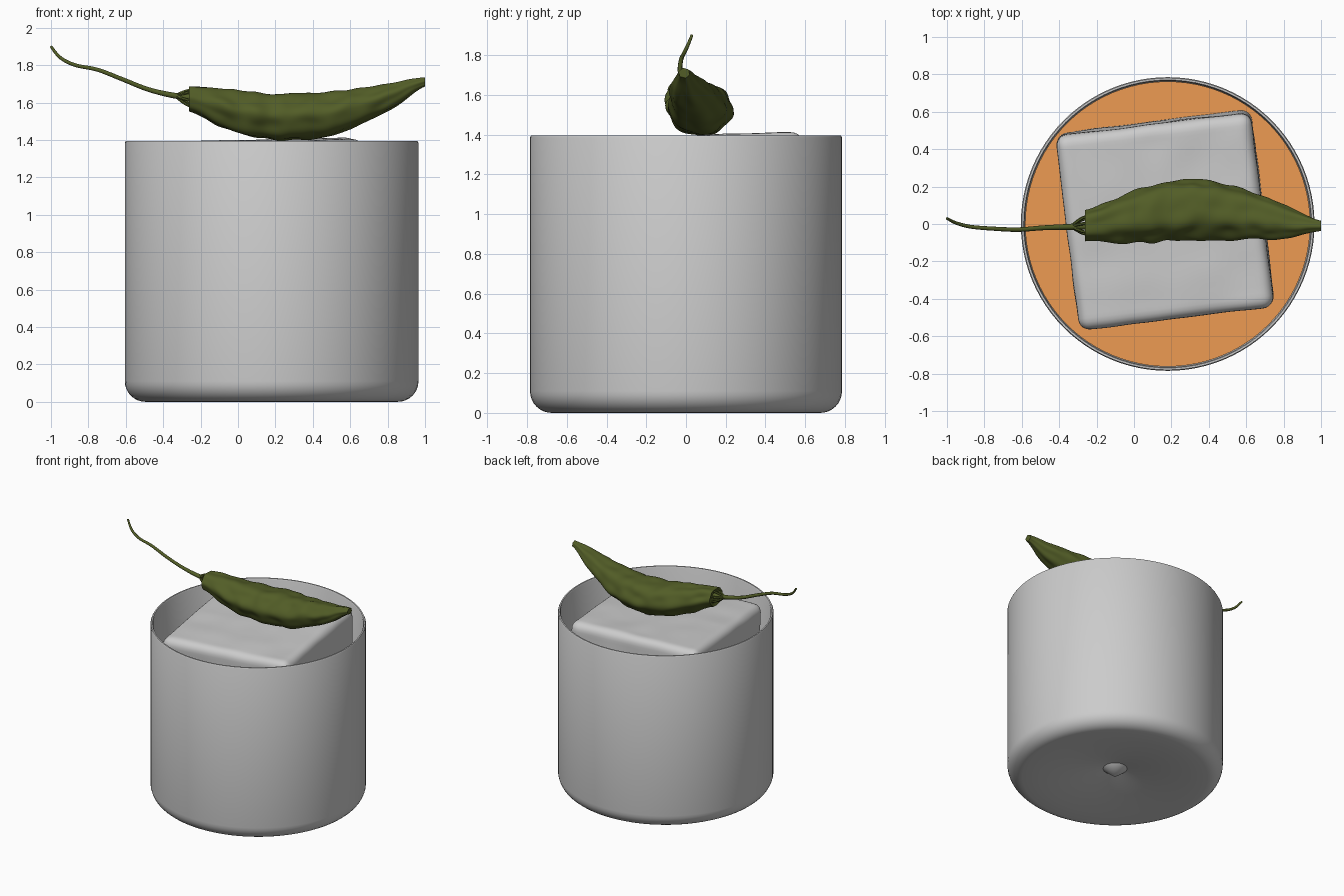
import bpy, bmesh, math
from mathutils import Vector, Matrix, noise

if "Cube" in bpy.data.objects:
    bpy.data.objects.remove(bpy.data.objects["Cube"])

CX = 0.18  # glass axis


def material(name, rgb):
    m = bpy.data.materials.new(name)
    m.diffuse_color = (*rgb, 1)
    m.use_nodes = True
    m.node_tree.nodes["Principled BSDF"].inputs["Base Color"].default_value = m.diffuse_color
    return m


def finish(bm, name, mat=None, angle=40):
    bmesh.ops.recalc_face_normals(bm, faces=bm.faces)
    me = bpy.data.meshes.new(name)
    bm.to_mesh(me)
    bm.free()
    ob = bpy.data.objects.new(name, me)
    bpy.context.collection.objects.link(ob)
    if mat:
        me.materials.append(mat)
    bpy.ops.object.select_all(action='DESELECT')
    bpy.context.view_layer.objects.active = ob
    ob.select_set(True)
    bpy.ops.object.shade_smooth_by_angle(angle=math.radians(angle))
    return ob


def lathe(name, profile, mat=None, steps=96):
    bm = bmesh.new()
    vs = [bm.verts.new((CX + r, 0, z)) for r, z in profile]
    es = [bm.edges.new(p) for p in zip(vs, vs[1:])]
    bmesh.ops.spin(bm, geom=vs + es, cent=(CX, 0, 0), axis=(0, 0, 1),
                   angle=2 * math.pi, steps=steps)
    bmesh.ops.remove_doubles(bm, verts=bm.verts, dist=1e-4)
    return finish(bm, name, mat)


def corner(r, z, rad, n=8):
    # quarter round from the base out to the wall
    return [(r - rad + rad * math.sin(a), z + rad - rad * math.cos(a))
            for a in (i * math.pi / 2 / n for i in range(n + 1))]


def spline(pts, t):
    # Catmull-Rom through equal steps, t in 0..1
    f = t * (len(pts) - 1)
    i = min(int(f), len(pts) - 2)
    u = f - i
    a, b, c, d = (pts[min(max(i + k, 0), len(pts) - 1)] for k in (-1, 0, 1, 2))
    return [0.5 * (2 * q + (r - p) * u + (2 * p - 5 * q + 4 * r - s) * u * u
                   + (3 * q - p - 3 * r + s) * u ** 3) for p, q, r, s in zip(a, b, c, d)]


def tube(name, path, radii, mat, n=40, sides=10):
    bm = bmesh.new()
    rings = []
    for k in range(n + 1):
        t = k / n
        p = Vector(spline(path, t))
        d = Vector(spline(path, min(t + .01, 1))) - Vector(spline(path, max(t - .01, 0)))
        q = d.to_track_quat('Z', 'Y')
        r = spline(radii, t)[0]
        rings.append([bm.verts.new(p + q @ Vector((r * math.cos(a), r * math.sin(a), 0)))
                      for a in (2 * math.pi * j / sides for j in range(sides))])
    for A, B in zip(rings, rings[1:]):
        for j in range(sides):
            k = (j + 1) % sides
            bm.faces.new((A[j], A[k], B[k], B[j]))
    bm.faces.new(rings[0])
    bm.faces.new(rings[-1])
    return finish(bm, name, mat)


green = material("pepper_green", (0.085, 0.11, 0.02))
orange = material("drink_orange", (0.85, 0.33, 0.085))

# Thin-walled tumbler with a small pip in the hollow base
outer = [(0, 0.0), (0.087, 0.07), (0.3, 0.025), (0.55, 0.003)] + corner(0.785, 0, 0.11)
rim = [(0.785, 1.385), (0.78, 1.395), (0.77, 1.395), (0.765, 1.385)]
inner = corner(0.765, 0.09, 0.1)[::-1] + [(0, 0.09)]
lathe("glass", outer + rim + inner)

# Drink
lathe("drink", [(0, 0.1)] + corner(0.762, 0.1, 0.1) + [(0.762, 0.95), (0, 0.95)], orange)

# Rounded, slightly lumpy ice block, tilted
bm = bmesh.new()
bmesh.ops.create_cube(bm, size=1.05)
bmesh.ops.subdivide_edges(bm, edges=bm.edges, cuts=48, use_grid_fill=True)
rad, half = 0.06, 0.525
for v in bm.verts:
    core = Vector([max(-half + rad, min(half - rad, c)) for c in v.co])
    d = (v.co - core).normalized()
    v.co = core + d * (rad + 0.007 * noise.noise(v.co * 5))
tilt = Vector((-0.012, -0.035, 1)).to_track_quat('Z', 'Y').to_matrix()
up = Vector((-0.012, -0.035, 1)).normalized()
rot = Vector((0, 0, 1)).rotation_difference(up).to_matrix() @ Matrix.Rotation(math.radians(7), 3, 'Z')
for v in bm.verts:
    v.co = rot @ v.co + Vector((0.17, 0.03, 1.388 - half))
finish(bm, "ice_cube", None, 60)

# Pepper body: sections of y low/high and z low/high at equal steps in x
X0, X1 = -0.262, 1.0
sections = [(-.09, .075, 1.55, 1.69), (-.098, .13, 1.475, 1.68), (-.095, .19, 1.42, 1.66),
            (-.088, .23, 1.398, 1.65), (-.085, .235, 1.402, 1.652), (-.085, .205, 1.428, 1.662),
            (-.08, .15, 1.50, 1.68), (-.072, .085, 1.575, 1.71), (-.035, .018, 1.685, 1.735)]
bm = bmesh.new()
rings, N, S = [], 90, 64
for k in range(N + 1):
    t = k / N
    y0, y1, z0, z1 = spline(sections, t)
    x = X0 + (X1 - X0) * t
    ring = []
    for j in range(S):
        a = 2 * math.pi * j / S
        lump = noise.noise(Vector((x * 11, math.cos(a) * 1.6, math.sin(a) * 1.6)))
        s = 1 + 0.045 * math.cos(6 * a + 0.6 + 0.8 * t) + 0.09 * lump - 0.01
        ring.append(bm.verts.new((x, (y0 + y1) / 2 + s * (y1 - y0) / 2 * math.cos(a),
                                  (z0 + z1) / 2 + s * (z1 - z0) / 2 * math.sin(a))))
    rings.append(ring)
for A, B in zip(rings, rings[1:]):
    for j in range(S):
        k = (j + 1) % S
        bm.faces.new((A[j], A[k], B[k], B[j]))
bm.faces.new(rings[-1])
# Sunken stem end
pit = bm.verts.new((X0 + 0.03, -.005, 1.625))
for j in range(S):
    bm.faces.new((rings[0][j], rings[0][(j + 1) % S], pit))
finish(bm, "pepper_body", green, 50)

# Stem
tube("pepper_stem", [(-1, .03, 1.9), (-.95, .005, 1.84), (-.87, -.015, 1.80), (-.75, -.025, 1.775),
                     (-.62, -.03, 1.725), (-.48, -.02, 1.67), (-.34, -.015, 1.637), (-.22, -.01, 1.625)],
     [(.007,), (.009,), (.01,), (.011,), (.012,), (.013,), (.016,), (.02,)], green)

# Calyx prongs joining stem to body
for i in range(6):
    a = 2 * math.pi * i / 6 + 0.3
    c, s = math.cos(a), math.sin(a)
    tube(f"calyx_prong_{i + 1}", [(-.34, -.015, 1.637), (-.305, -.01 + .025 * c, 1.63 + .022 * s),
                                  (-.27, -.008 + .045 * c, 1.625 + .04 * s),
                                  (-.235, -.008 + .052 * c, 1.622 + .047 * s)],
         [(.006,), (.008,), (.008,), (.006,)], green, n=10, sides=6)
